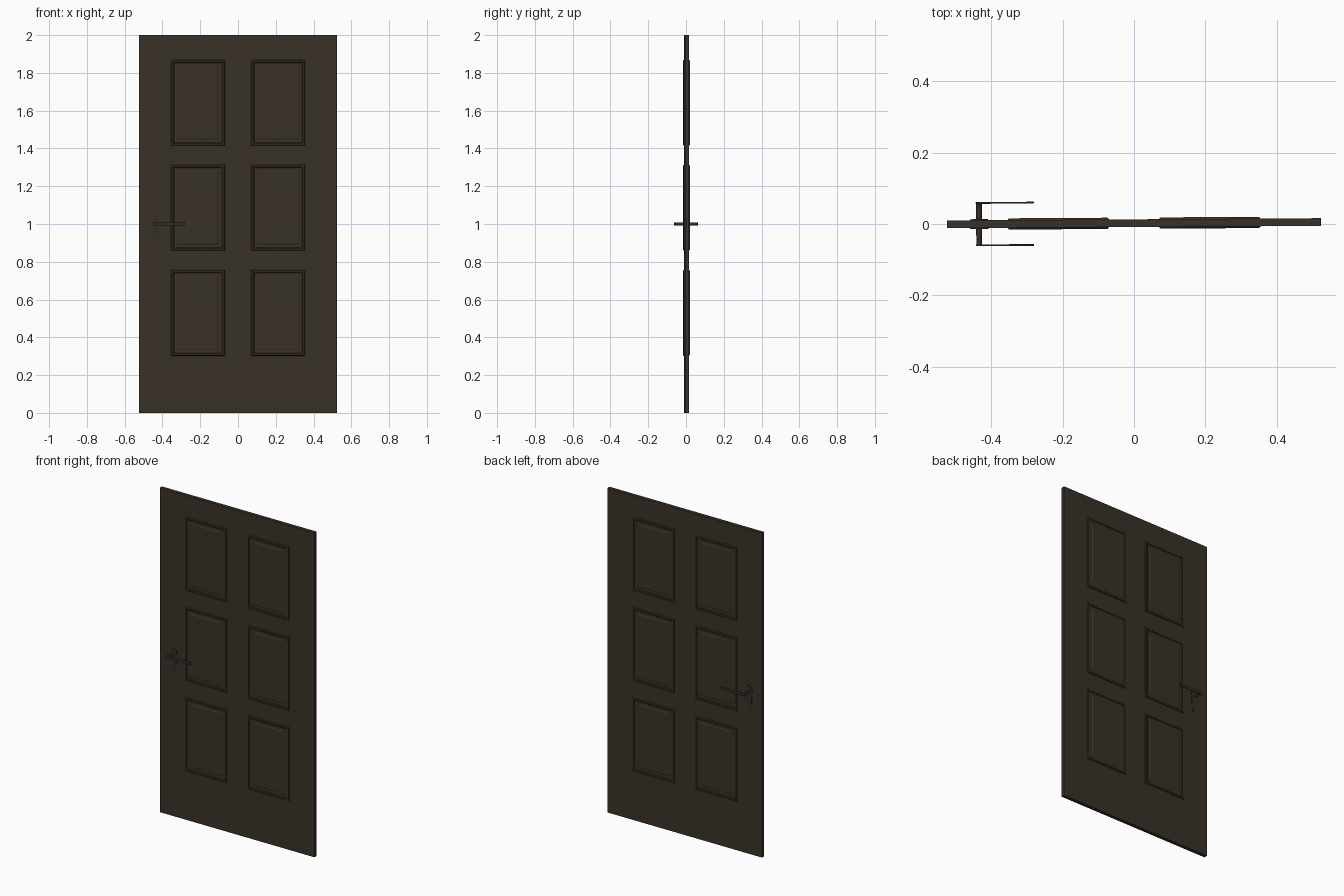
import bpy, bmesh, math
from mathutils import Matrix

if "Cube" in bpy.data.objects:
    bpy.data.objects.remove(bpy.data.objects["Cube"])

# Slight swing of the whole door about the vertical axis
SWING = Matrix.Translation((0, 0.0023, 0)) @ Matrix.Rotation(math.radians(0.35), 4, 'Z')


def material(name, color):
    m = bpy.data.materials.new(name)
    m.diffuse_color = (*color, 1)
    m.use_nodes = True
    m.node_tree.nodes["Principled BSDF"].inputs["Base Color"].default_value = m.diffuse_color
    return m


wood = material("dark brown wood", (0.042, 0.031, 0.021))
metal = material("dark bronze metal", (0.036, 0.028, 0.020))


def finish(name, bm, mat):
    bmesh.ops.recalc_face_normals(bm, faces=bm.faces)
    me = bpy.data.meshes.new(name)
    bm.to_mesh(me)
    bm.free()
    me.materials.append(mat)
    ob = bpy.data.objects.new(name, me)
    ob.matrix_world = SWING
    bpy.context.collection.objects.link(ob)
    return ob


def box(name, x0, x1, y0, y1, z0, z1, mat, bevel=0):
    bm = bmesh.new()
    bmesh.ops.create_cube(bm, size=1, matrix=Matrix.Translation(
        ((x0 + x1) / 2, (y0 + y1) / 2, (z0 + z1) / 2)) @ Matrix.Diagonal((x1 - x0, y1 - y0, z1 - z0, 1)))
    if bevel:
        bmesh.ops.bevel(bm, geom=bm.edges[:], offset=bevel, segments=2, affect='EDGES', profile=0.5)
    return finish(name, bm, mat)


# Raised panel: nested rectangles (inset, height) make moulding, recess and field
PROFILE = [(0, 0), (0.004, 0.005), (0.012, 0.005), (0.016, 0.001),
           (0.033, 0.001), (0.038, 0.004)]


def panel(name, cx, cz, side, half_t):
    bm = bmesh.new()
    prev = None
    for inset, h in PROFILE:
        w, t = 0.1425 - inset, 0.2275 - inset
        ring = [bm.verts.new((cx + sx * w, side * (half_t + h), cz + sz * t))
                for sx, sz in ((-1, -1), (1, -1), (1, 1), (-1, 1))]
        if prev:
            for i in range(4):
                j = (i + 1) % 4
                f = [prev[i], prev[j], ring[j], ring[i]]
                bm.faces.new(f if side < 0 else f[::-1])
        prev = ring
    bm.faces.new(prev if side < 0 else prev[::-1])
    me = bpy.data.meshes.new(name)
    bm.to_mesh(me)
    bm.free()
    me.materials.append(wood)
    ob = bpy.data.objects.new(name, me)
    ob.matrix_world = SWING
    bpy.context.collection.objects.link(ob)


# Door slab
T = 0.0108
box("door_slab", -0.525, 0.525, -T, T, 0, 2, wood)

# Six panels on both faces
for side, face in ((-1, "front"), (1, "back")):
    for col, cx in (("left", -0.2125), ("right", 0.2125)):
        for row, cz in (("lower", 0.529), ("middle", 1.086), ("upper", 1.642)):
            panel(f"{face}_panel_{row}_{col}", cx, cz, side, T)

# Handle plate, spindle and lever on both faces
HX = -0.435
for side, face in ((-1, "front"), (1, "back")):
    bm = bmesh.new()
    outline = []
    for k in range(17):   # wide round top
        a = math.pi * (-0.12 + 1.24 * k / 16)
        outline.append((HX + 0.026 * math.cos(a), 1.01 + 0.026 * math.sin(a)))
    for k in range(13):   # narrower round bottom
        a = math.pi * (1 + k / 12)
        outline.append((HX + 0.02 * math.cos(a), 0.915 + 0.02 * math.sin(a)))
    f = bm.faces.new([bm.verts.new((x, side * T, z)) for x, z in outline])
    ext = bmesh.ops.extrude_face_region(bm, geom=[f])["geom"]
    bmesh.ops.translate(bm, vec=(0, side * 0.003, 0),
                        verts=[g for g in ext if isinstance(g, bmesh.types.BMVert)])
    finish(f"{face}_handle_plate", bm, metal)

    bm = bmesh.new()
    bmesh.ops.create_cone(bm, cap_ends=True, segments=20, radius1=0.008, radius2=0.008, depth=0.05,
                          matrix=Matrix.Translation((HX, side * 0.0355, 1.0)) @ Matrix.Rotation(math.pi / 2, 4, 'X'))
    spindle = finish(f"{face}_handle_spindle", bm, metal)
    for p in spindle.data.polygons:
        p.use_smooth = len(p.vertices) == 4

    y0, y1 = sorted((side * 0.057, side * 0.062))
    box(f"{face}_handle_lever", HX - 0.009, -0.281, y0, y1, 0.991, 1.009, metal, 0.0015)
